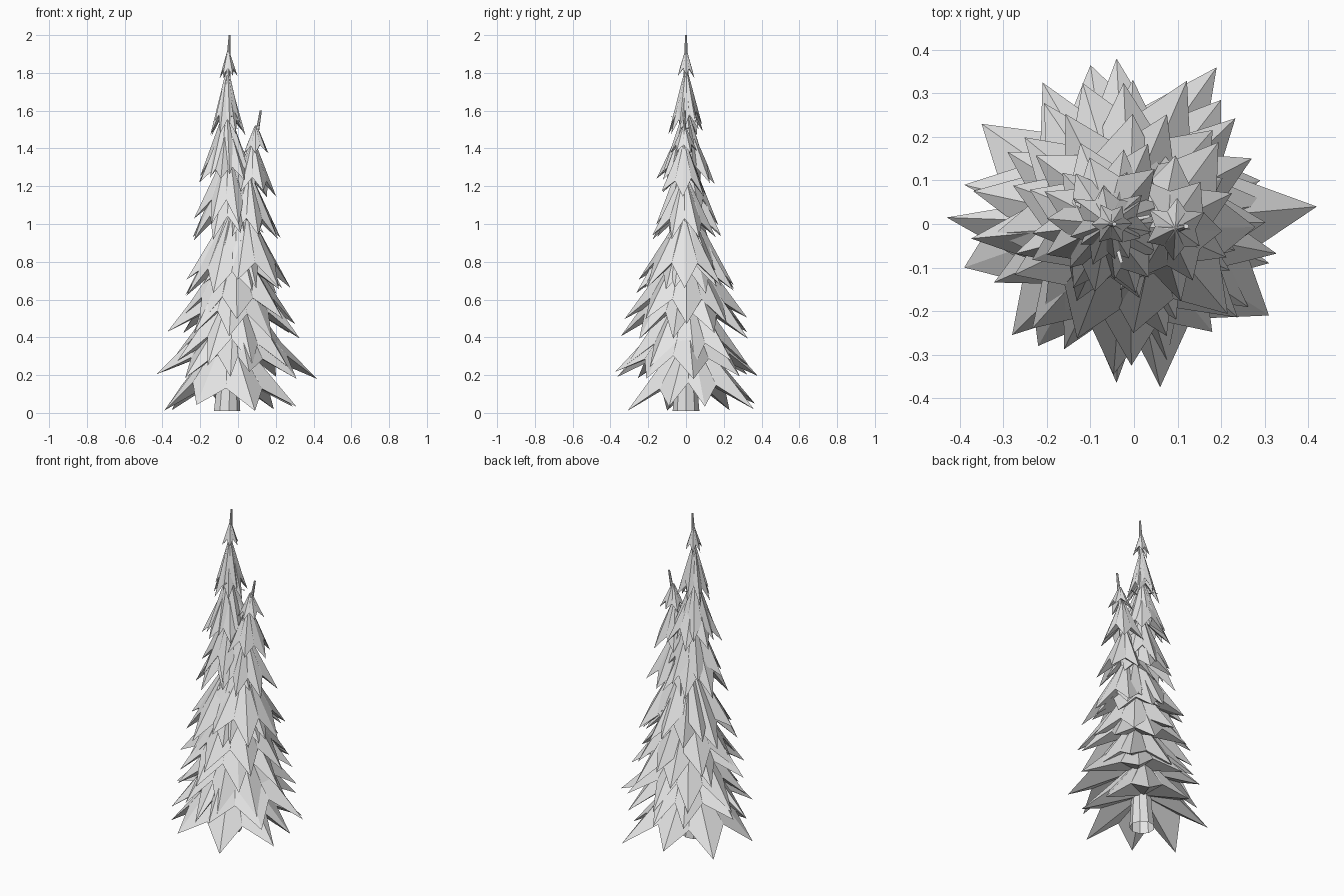
import bpy, bmesh, math, random
from mathutils import Vector

random.seed(11)
if "Cube" in bpy.data.objects:
    bpy.data.objects.remove(bpy.data.objects["Cube"])

grey = bpy.data.materials.new("light grey")
grey.use_nodes = True
colour = (0.78, 0.78, 0.78, 1)
grey.diffuse_color = colour
grey.node_tree.nodes["Principled BSDF"].inputs["Base Color"].default_value = colour


def finish(name, bm):
    bmesh.ops.recalc_face_normals(bm, faces=bm.faces)
    mesh = bpy.data.meshes.new(name)
    bm.to_mesh(mesh)
    bm.free()
    mesh.materials.append(grey)
    bpy.context.collection.objects.link(bpy.data.objects.new(name, mesh))


def tube(name, path, sides):
    """Tapered stem through (x, y, z, radius) points."""
    bm = bmesh.new()
    rings = []
    for x, y, z, r in path:
        rings.append([bm.verts.new((x + r * math.cos(math.tau * i / sides),
                                    y + r * math.sin(math.tau * i / sides), z))
                      for i in range(sides)])
    for a, b in zip(rings, rings[1:]):
        for i in range(sides):
            j = (i + 1) % sides
            bm.faces.new((a[i], a[j], b[j], b[i]))
    bm.faces.new(rings[-1])
    finish(name, bm)


def star_tips(centre, radius, points, spin):
    """Uneven ring of bough tips around a centre, anticlockwise."""
    tips = []
    for i in range(points):
        a = spin + (math.tau * i + random.uniform(-0.35, 0.35)) / points
        r = radius * random.uniform(0.88, 1.03)
        tips.append(centre + r * Vector((math.cos(a), math.sin(a))))
    return tips


def skirt(name, centre, z_tip, z_top, tips):
    """Drooping star of broad pointed boughs, closed by a hollow underside."""
    bm = bmesh.new()
    drop = z_top - z_tip
    arms = [Vector(t) - centre for t in tips]
    inner, outline = [], []

    def spoke(arm, height):
        inner.append(bm.verts.new((*(centre + 0.1 * arm), z_top)))
        outline.append(bm.verts.new((*(centre + arm), z_tip + drop * height)))

    for arm, following in zip(arms, arms[1:] + arms[:1]):
        spoke(arm, random.uniform(0, 0.12))
        # Valley halfway round to the following tip
        reach = (arm.length + following.length) / 2 * random.uniform(0.6, 0.7)
        spoke((arm.normalized() + following.normalized()).normalized() * reach,
              random.uniform(0.28, 0.37))
    crown = bm.verts.new((*centre, z_top + 0.02 * drop))
    under = bm.verts.new((*centre, z_tip + 0.48 * drop))
    n = len(outline)
    for i in range(n):
        j = (i + 1) % n
        a, b, c, d = inner[i], inner[j], outline[j], outline[i]
        # Split each panel along the ridge that ends in a tip
        if i % 2 == 0:
            bm.faces.new((a, d, c))
            bm.faces.new((a, c, b))
        else:
            bm.faces.new((a, d, b))
            bm.faces.new((b, d, c))
        bm.faces.new((crown, a, b))
        bm.faces.new((under, c, d))
    finish(name, bm)


# Trunk, open at the foot, and the second leader that forks off it
tube("trunk", [(-0.06, 0, 0.01, 0.072), (-0.055, 0, 0.15, 0.06), (-0.05, 0, 1.0, 0.035),
               (-0.055, 0, 1.75, 0.014), (-0.05, 0, 1.9, 0.009), (-0.045, 0, 2.0, 0.005)], 9)
tube("second_trunk", [(-0.04, 0, 0.45, 0.03), (0.05, -0.005, 0.8, 0.028), (0.075, -0.01, 1.2, 0.02),
                      (0.1, -0.01, 1.48, 0.01), (0.12, -0.005, 1.6, 0.006)], 7)

# Two lowest skirts, with uneven tips
skirt("bottom_skirt", Vector((-0.05, 0.02)), 0.01, 0.42, [
    (0.31, -0.09), (0.29, 0.1), (0.19, 0.36), (-0.1, 0.365), (-0.35, 0.23),
    (-0.39, -0.1), (-0.22, -0.28), (0.09, -0.31)])
skirt("wide_skirt", Vector((-0.02, 0)), 0.17, 0.58, [
    (0.42, 0.04), (0.2, 0.285), (-0.04, 0.38), (-0.21, 0.325), (-0.39, 0.09), (-0.43, 0.015),
    (-0.28, -0.255), (-0.04, -0.365), (0.06, -0.375), (0.31, -0.21)])

# Main boughs: centre x, tip height, top height, radius, points
main_boughs = [
    (-0.02, 0.24, 0.68, 0.36, 9),
    (-0.02, 0.39, 0.84, 0.35, 9), (-0.01, 0.45, 0.90, 0.32, 8), (-0.03, 0.61, 1.06, 0.28, 8),
    (-0.01, 0.66, 1.10, 0.265, 7), (-0.05, 0.91, 1.30, 0.205, 8), (-0.05, 0.99, 1.38, 0.18, 7),
    (-0.06, 1.20, 1.54, 0.165, 7), (-0.06, 1.24, 1.60, 0.14, 7), (-0.06, 1.46, 1.79, 0.10, 7),
    (-0.055, 1.51, 1.81, 0.085, 6), (-0.052, 1.77, 1.92, 0.05, 6)]
for k, (x, low, high, r, n) in enumerate(main_boughs):
    centre = Vector((x, 0))
    skirt(f"bough_tier_{k + 1}", centre, low, high, star_tips(centre, r, n, k * 0.37 + 0.1))

# Boughs of the second leader
side_boughs = [(0.05, 0.66, 1.04, 0.25, 7), (0.06, 0.90, 1.25, 0.18, 7),
               (0.08, 1.14, 1.43, 0.135, 6), (0.095, 1.37, 1.52, 0.075, 6)]
for k, (x, low, high, r, n) in enumerate(side_boughs):
    centre = Vector((x, -0.01))
    skirt(f"second_bough_tier_{k + 1}", centre, low, high, star_tips(centre, r, n, k * 0.5))

# Bare twigs near the top
for k in range(3):
    a = k * 2.4 + 0.2
    z = 1.5 + 0.03 * k
    d = Vector((math.cos(a), math.sin(a)))
    tube(f"twig_{k + 1}", [(-0.055, 0, z, 0.006),
                           (-0.055 + 0.09 * d.x, 0.09 * d.y, z + 0.012, 0.004)], 5)
